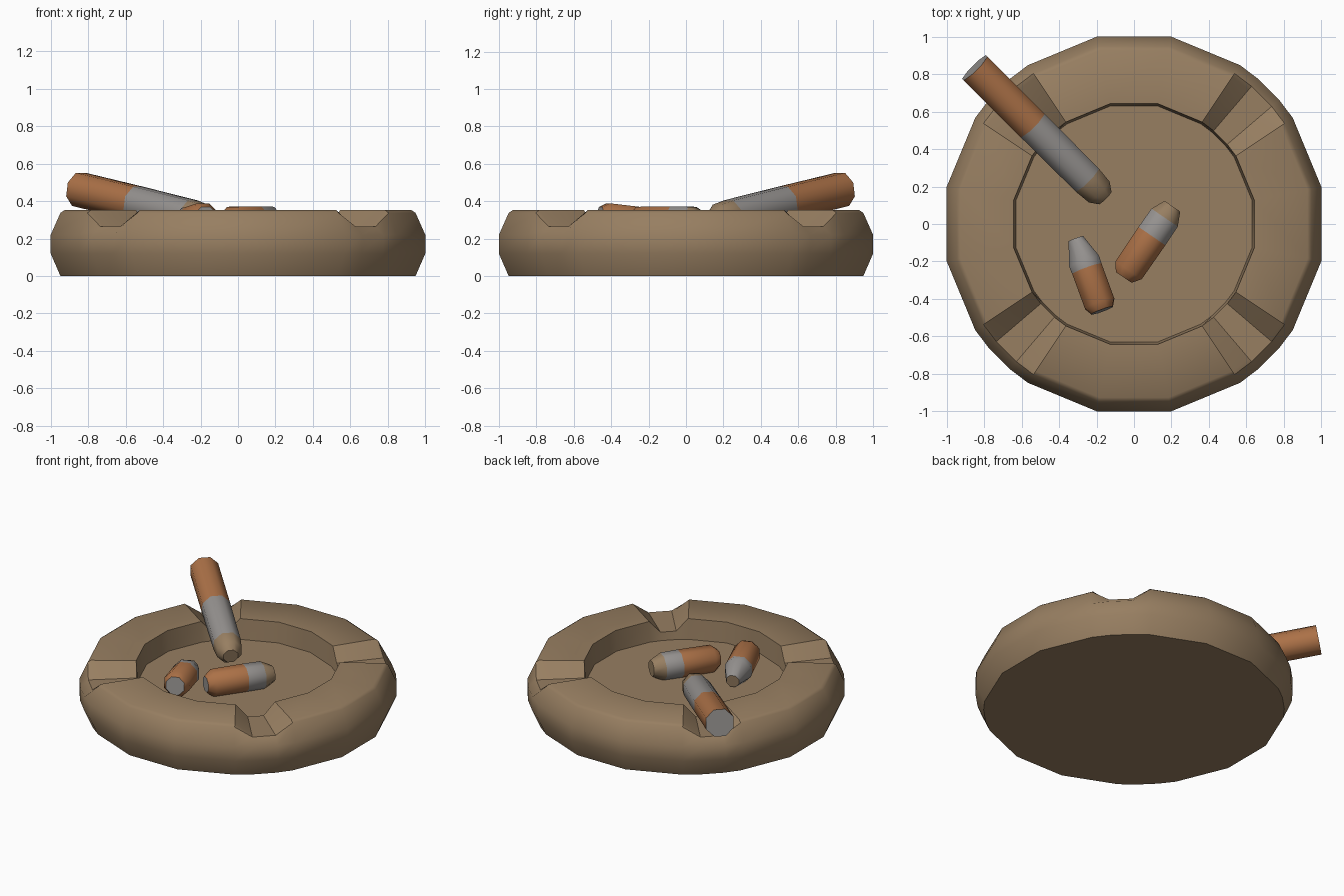
import bpy, bmesh, math
from mathutils import Vector

if "Cube" in bpy.data.objects:
    bpy.data.objects.remove(bpy.data.objects["Cube"])


def material(name, col):
    m = bpy.data.materials.new(name)
    m.diffuse_color = (*col, 1)
    m.use_nodes = True
    m.node_tree.nodes["Principled BSDF"].inputs["Base Color"].default_value = m.diffuse_color
    return m


TAN = material("tan clay", (0.31, 0.21, 0.12))
ORANGE = material("filter orange", (0.41, 0.165, 0.063))
GREY = material("paper grey", (0.30, 0.285, 0.275))


def finish(name, bm, mats, angle):
    bmesh.ops.recalc_face_normals(bm, faces=bm.faces)
    me = bpy.data.meshes.new(name)
    bm.to_mesh(me)
    bm.free()
    for m in mats:
        me.materials.append(m)
    ob = bpy.data.objects.new(name, me)
    bpy.context.collection.objects.link(ob)
    bpy.ops.object.select_all(action='DESELECT')
    ob.select_set(True)
    bpy.context.view_layer.objects.active = ob
    bpy.ops.object.shade_smooth_by_angle(angle=math.radians(angle))
    return ob


def skin(bm, rings, mat_ids, start_id, end_id):
    """Join consecutive vertex rings with quads and cap both ends."""
    n = len(rings[0])
    for a, b, mi in zip(rings, rings[1:], mat_ids):
        for i in range(n):
            j = (i + 1) % n
            bm.faces.new((a[i], a[j], b[j], b[i])).material_index = mi
    bm.faces.new(rings[0]).material_index = start_id
    bm.faces.new(rings[-1]).material_index = end_id


# Ashtray: 16-sided bowl, with a rest notch sunk into each diagonal segment
angles = [(11.25 + 22.5 * k, False) for k in range(16)]
for d in (45, 135, 225, 315):
    angles += [(d - 4.5, True), (d + 4.5, True)]
angles.sort()
profile = [(0.967, 0), (1.02, 0.12), (1.02, 0.22), (0.967, 0.337),
           (0.945, 0.352), (0.655, 0.352), (0.643, 0.21)]
bm = bmesh.new()
rings = []
for r, z in profile:
    rings.append([bm.verts.new((r * math.cos(math.radians(a)), r * math.sin(math.radians(a)),
                                min(z, 0.265) if notch else z)) for a, notch in angles])
skin(bm, rings, [0] * 6, 0, 0)
finish("ashtray", bm, [TAN], 35)


# Cigarette butts: 8-sided tubes along an axis, coloured per section
def butt(name, a, b, sections, sides=8):
    """sections: (fraction along axis, radius, colour of the band that follows)"""
    a, b = Vector(a), Vector(b)
    d = (b - a).normalized()
    u = d.cross(Vector((0, 0, 1))).normalized()
    v = u.cross(d)
    bm = bmesh.new()
    rings = []
    for t, r, _ in sections:
        c = a.lerp(b, t)
        ring = []
        for k in range(sides):
            w = 2 * math.pi * (k + 0.5) / sides
            ring.append(bm.verts.new(c + r * (math.cos(w) * u + math.sin(w) * v)))
        rings.append(ring)
    skin(bm, rings, [s[2] for s in sections[:-1]], 1, 2)
    finish(name, bm, [ORANGE, GREY, TAN], 50)


butt("resting_cigarette", (-0.85, 0.835, 0.463), (-0.155, 0.14, 0.295),
     [(0, 0.097, 0), (0.44, 0.097, 1), (0.86, 0.094, 2), (0.95, 0.085, 2), (1, 0.05, 2)])
butt("long_butt", (-0.055, -0.285, 0.285), (0.205, 0.095, 0.285),
     [(0, 0.055, 0), (0.1, 0.092, 0), (0.58, 0.094, 1), (0.84, 0.092, 2), (1, 0.055, 2)])
butt("short_butt", (-0.17, -0.462, 0.31), (-0.31, -0.08, 0.265),
     [(0, 0.065, 0), (0.1, 0.09, 0), (0.58, 0.09, 1), (0.68, 0.092, 1), (1, 0.045, 2)])
